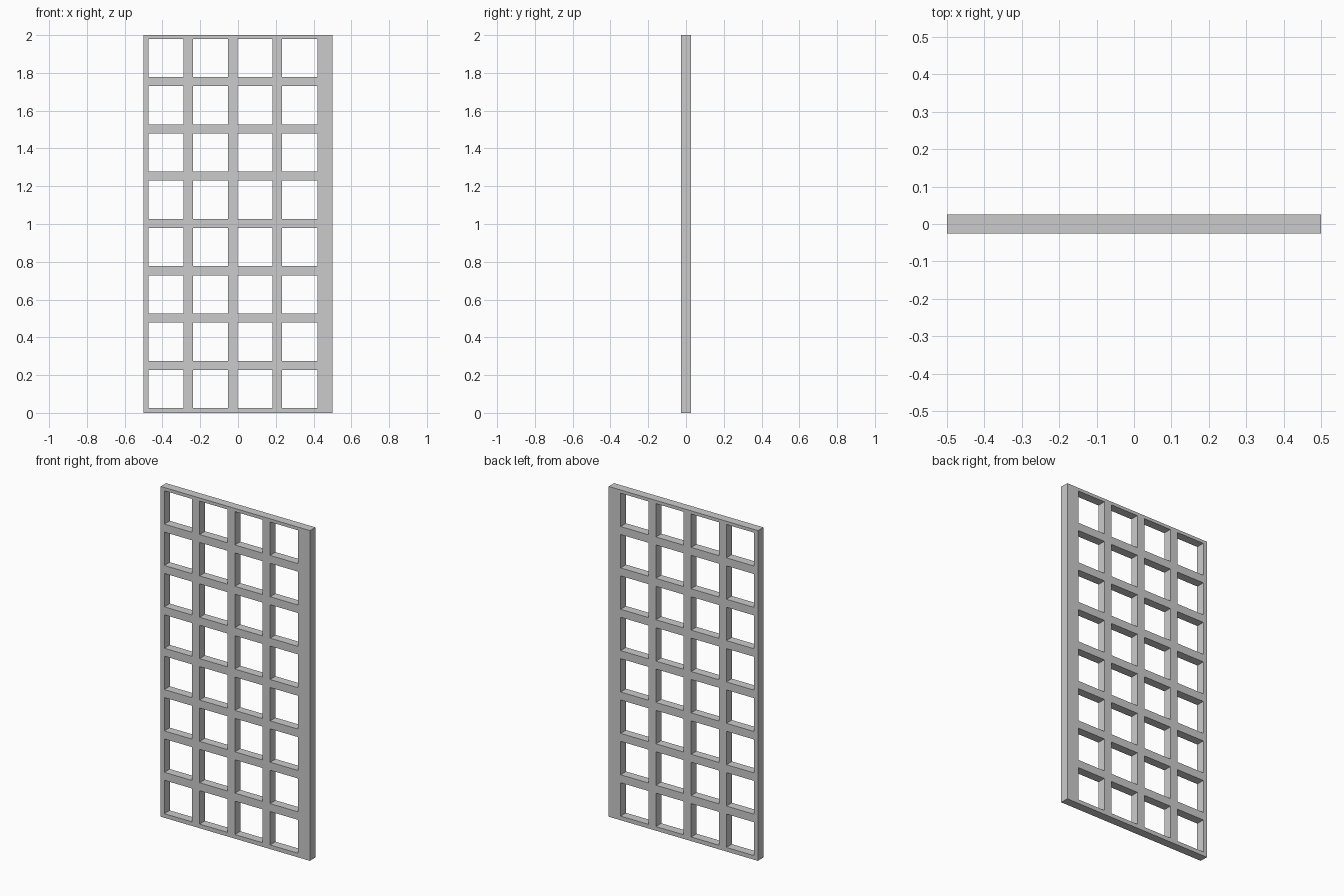
import bpy, bmesh

if "Cube" in bpy.data.objects:
    bpy.data.objects.remove(bpy.data.objects["Cube"])

DEPTH = 0.052
COLS, ROWS = 4, 8
HOLE_W, PITCH_X, X0 = 0.186, 0.2362, -0.475
HOLE_H, PITCH_Z, Z0 = 0.202, 0.2505, 0.025


def cuts(start, end, first, size, pitch, count):
    """Grid lines: both outer edges plus both sides of every opening."""
    lines = [start]
    for i in range(count):
        lines += [first + i * pitch, first + i * pitch + size]
    return lines + [end]


xs = cuts(-0.5, 0.5, X0, HOLE_W, PITCH_X, COLS)
zs = cuts(0.0, 2.0, Z0, HOLE_H, PITCH_Z, ROWS)

# Front face of the lattice: every grid cell except the openings
bm = bmesh.new()
v = [[bm.verts.new((x, -DEPTH / 2, z)) for z in zs] for x in xs]
for i in range(len(xs) - 1):
    for j in range(len(zs) - 1):
        if i % 2 and j % 2:
            continue
        bm.faces.new((v[i][j], v[i + 1][j], v[i + 1][j + 1], v[i][j + 1]))

# Thicken to a solid panel
front = bm.faces[:]
back = bmesh.ops.extrude_face_region(bm, geom=front, use_keep_orig=True)["geom"]
bmesh.ops.translate(bm, vec=(0, DEPTH, 0),
                    verts=[g for g in back if isinstance(g, bmesh.types.BMVert)])
bmesh.ops.recalc_face_normals(bm, faces=bm.faces[:])

mesh = bpy.data.meshes.new("lattice_panel")
bm.to_mesh(mesh)
bm.free()
bpy.context.collection.objects.link(bpy.data.objects.new("lattice_panel", mesh))
